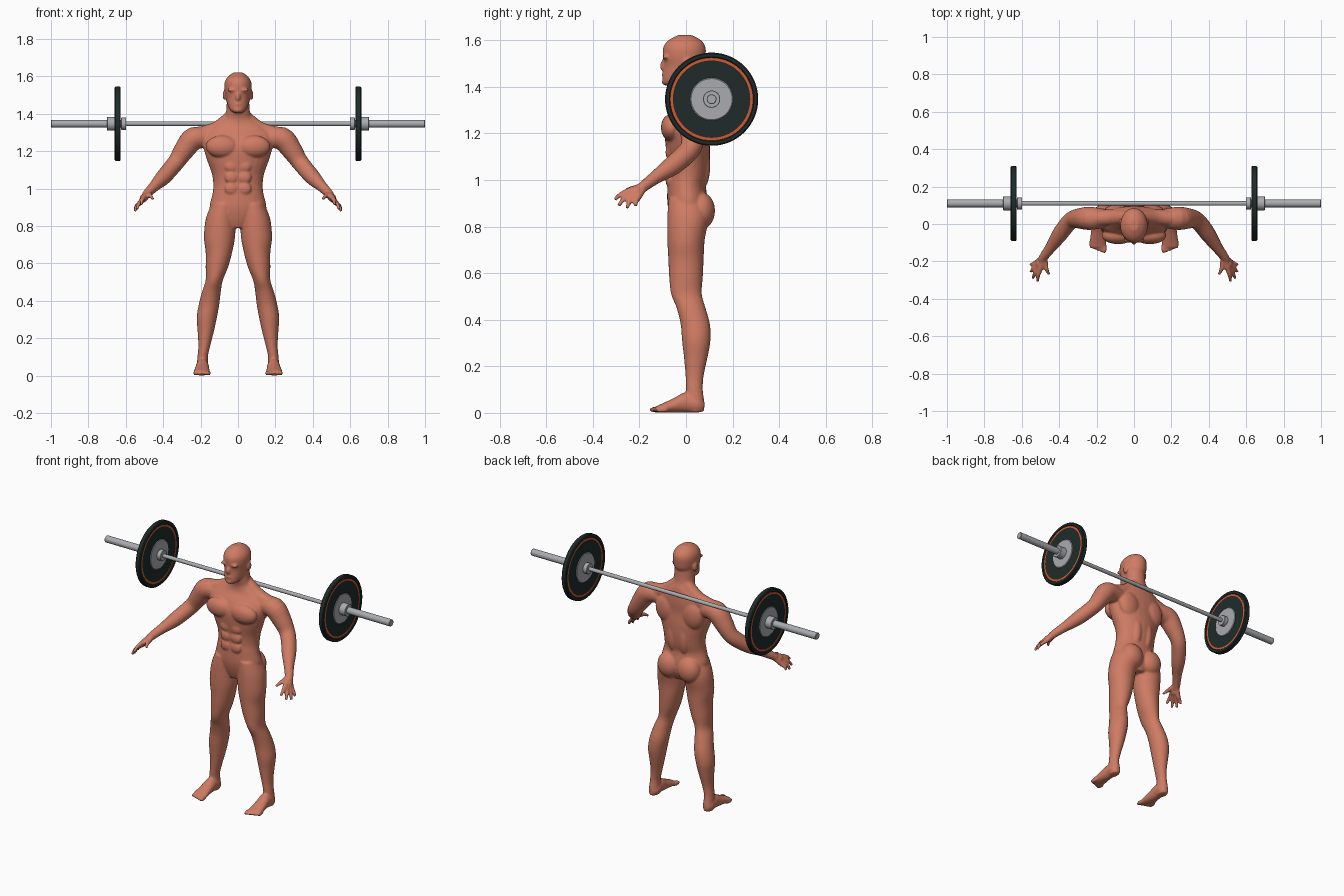
import bpy, bmesh, math
from mathutils import Vector, Matrix

cube = bpy.data.objects.get("Cube")
if cube:
    bpy.data.objects.remove(cube)

X, Y, Z = Vector((1, 0, 0)), Vector((0, 1, 0)), Vector((0, 0, 1))


def material(name, rgb):
    m = bpy.data.materials.new(name)
    m.use_nodes = True
    m.diffuse_color = (*rgb, 1)
    m.node_tree.nodes["Principled BSDF"].inputs["Base Color"].default_value = (*rgb, 1)
    return m


SKIN = material("skin", (0.62, 0.2, 0.125))
STEEL = material("steel", (0.4, 0.41, 0.43))
RUBBER = material("black rubber", (0.014, 0.024, 0.023))
ORANGE = material("orange stripe", (0.65, 0.1, 0.03))


def make_object(name, bm, *mats):
    bmesh.ops.recalc_face_normals(bm, faces=bm.faces)
    me = bpy.data.meshes.new(name)
    bm.to_mesh(me)
    bm.free()
    for m in mats:
        me.materials.append(m)
    ob = bpy.data.objects.new(name, me)
    bpy.context.collection.objects.link(ob)
    return ob


def select(ob):
    bpy.ops.object.select_all(action='DESELECT')
    bpy.context.view_layer.objects.active = ob
    ob.select_set(True)


def smooth(ob, angle=40):
    select(ob)
    bpy.ops.object.shade_smooth_by_angle(angle=math.radians(angle))


def apply_modifier(ob, kind, **settings):
    mod = ob.modifiers.new(kind.title(), kind)
    for key, value in settings.items():
        setattr(mod, key, value)
    select(ob)
    bpy.ops.object.modifier_apply(modifier=mod.name)


def spline(rows, steps=4):
    """Catmull-Rom interpolation of rows of numbers."""
    rows = [Vector(r) for r in rows]
    out = []
    for i in range(len(rows) - 1):
        a, b = rows[max(i - 1, 0)], rows[i]
        c, d = rows[i + 1], rows[min(i + 2, len(rows) - 1)]
        for k in range(steps):
            t = k / steps
            out.append((b * 2 + (c - a) * t + (a * 2 - b * 5 + c * 4 - d) * t * t
                        + (b * 3 - a - c * 3 + d) * t ** 3) / 2)
    return out + [rows[-1]]


def loft(bm, rings, n=28):
    """Skin a list of (centre, u, v) rings and cap both ends."""
    loops = []
    for c, u, v in rings:
        angles = [math.tau * k / n for k in range(n)]
        loops.append([bm.verts.new(c + u * math.cos(a) + v * math.sin(a)) for a in angles])
    for p, q in zip(loops, loops[1:]):
        for k in range(n):
            bm.faces.new((p[k], p[k - 1], q[k - 1], q[k]))
    bm.faces.new(loops[0])
    bm.faces.new(loops[-1])


def column(bm, rows, s=1):
    """Stacked level ellipses: z, centre x, centre y, radius x, radius y."""
    loft(bm, [(Vector((s * r[1], r[2], r[0])), X * r[3], Y * r[4]) for r in spline(rows)])


def limb(bm, rows, s=1, n=20):
    """Round tube along a path: x, y, z, radius."""
    rows = spline(rows)
    pts = [Vector((s * r[0], r[1], r[2])) for r in rows]
    rings = []
    for i, r in enumerate(rows):
        t = (pts[min(i + 1, len(pts) - 1)] - pts[max(i - 1, 0)]).normalized()
        u = t.cross(Z).normalized()
        rings.append((pts[i], u * r[3], t.cross(u) * r[3]))
    loft(bm, rings, n)


def blob(bm, centre, size, s=1):
    mat = Matrix.Translation((s * centre[0], *centre[1:])) @ Matrix.Diagonal((*size, 1))
    bmesh.ops.create_icosphere(bm, subdivisions=3, radius=1, matrix=mat)


# Torso and neck
bm = bmesh.new()
column(bm, [(.79, 0, .01, .05, .06), (.84, 0, .012, .125, .08), (.9, 0, .008, .152, .088),
            (.97, 0, .003, .137, .083), (1.02, 0, .01, .132, .086), (1.08, 0, .012, .14, .09),
            (1.15, 0, .007, .165, .095), (1.22, 0, .003, .185, .093), (1.28, 0, .015, .19, .082),
            (1.33, 0, .03, .15, .064), (1.37, 0, .03, .085, .058), (1.41, 0, .018, .064, .056),
            (1.48, 0, .012, .06, .056)])

# Head
column(bm, [(1.405, 0, -.065, .022, .025), (1.42, 0, -.055, .042, .046), (1.45, 0, -.03, .056, .07),
            (1.49, 0, -.01, .066, .086), (1.53, 0, -.008, .073, .092), (1.57, 0, -.007, .071, .091),
            (1.6, 0, -.005, .053, .07), (1.622, 0, -.005, .022, .03)])
blob(bm, (0, -.097, 1.49), (.013, .015, .024))
blob(bm, (0, -.09, 1.452), (.024, .014, .012))
blob(bm, (0, -.088, 1.42), (.024, .016, .014))

for s in (1, -1):
    # Ear and brow
    blob(bm, (.072, .008, 1.5), (.01, .02, .028), s)
    blob(bm, (.03, -.088, 1.528), (.03, .013, .01), s)
    # Chest, belly, back and seat muscles
    blob(bm, (.085, -.062, 1.225), (.088, .046, .06), s)
    for z in (1.0, 1.06, 1.12):
        blob(bm, (.035, -.072, z), (.036, .016, .032), s)
    blob(bm, (.09, .062, 1.22), (.075, .042, .09), s)
    blob(bm, (.04, .07, 1.06), (.035, .034, .1), s)
    blob(bm, (.07, .065, .868), (.074, .06, .08), s)
    limb(bm, [(.02, .035, 1.4, .035), (.11, .035, 1.318, .043), (.21, .03, 1.285, .045)], s)

    # Arm
    limb(bm, [(.15, .03, 1.27, .05), (.235, .03, 1.268, .062), (.285, .03, 1.21, .056),
              (.325, .025, 1.15, .047), (.355, 0, 1.112, .045), (.4, -.06, 1.06, .042),
              (.445, -.125, 1.015, .03), (.477, -.168, .983, .025), (.495, -.195, .962, .022)], s)

    # Hand: each finger runs from the wrist to its tip
    fingers = [((.503, -.245, .953), (.515, -.308, .915)), ((.513, -.238, .94), (.541, -.29, .889)),
               ((.52, -.224, .93), (.552, -.254, .878)), ((.522, -.205, .925), (.553, -.217, .887)),
               ((.472, -.215, .965), (.453, -.27, .945))]
    for knuckle, tip in fingers:
        k, t = Vector(knuckle), Vector(tip)
        mid = k.lerp(t, .5) + Vector((.004, -.003, .004))
        limb(bm, [(.482, -.175, .978, .016), (*k, .014), (*mid, .011), (*t, .008)], s, 12)
    blob(bm, (.503, -.212, .95), (.022, .03, .022), s)

    # Leg
    column(bm, [(.92, .08, 0, .06, .075), (.84, .092, .008, .08, .088), (.74, .099, 0, .083, .08),
                (.66, .102, 0, .071, .076), (.58, .113, 0, .06, .072), (.51, .127, .002, .046, .066),
                (.45, .142, .022, .05, .062), (.38, .155, .04, .055, .063), (.31, .167, .044, .054, .061),
                (.24, .172, .042, .044, .051), (.16, .18, .037, .032, .039), (.1, .189, .036, .028, .036),
                (.04, .19, .04, .031, .04), (.005, .19, .04, .026, .036)], s)

    # Foot and toes
    foot = [(.078, .19, .028, .016, .02), (.05, .19, .035, .034, .034), (0, .19, .045, .035, .044),
            (-.05, .192, .033, .039, .032), (-.1, .193, .021, .044, .02), (-.125, .193, .017, .04, .014)]
    loft(bm, [(Vector((s * r[1], r[0], r[2])), X * r[3], Z * r[4]) for r in spline(foot)])
    for i in range(5):
        blob(bm, (.158 + .018 * i, -.128 + .006 * i, .014), (.013 - .001 * i, .03, .013), s)

# Fuse the parts into one smooth skin
body = make_object("body", bm, SKIN)
apply_modifier(body, 'REMESH', mode='VOXEL', voxel_size=.006)
apply_modifier(body, 'SMOOTH', factor=.5, iterations=5)
smooth(body, 80)

# Shorts: a thin shell trimmed from the hips and thighs
bm = bmesh.new()
bm.from_mesh(body.data)
bmesh.ops.delete(bm, geom=[v for v in bm.verts if abs(v.co.x) > .3], context='VERTS')
for height, normal in ((.972, (0, -.12, 1)), (.718, (0, -.08, -1))):
    bmesh.ops.bisect_plane(bm, geom=bm.verts[:] + bm.edges[:] + bm.faces[:], dist=1e-5,
                           plane_co=(0, 0, height), plane_no=normal, clear_outer=True)
shorts = make_object("shorts", bm, SKIN)
apply_modifier(shorts, 'SOLIDIFY', thickness=.007, offset=1)
smooth(shorts, 50)

# Barbell
BAR_Y, BAR_Z = .11, 1.347


def lathe(name, profile, mats, rule=lambda r: 0, n=64):
    """Revolve (x, radius) points about the bar axis; rule picks the colour by radius."""
    bm = bmesh.new()
    rings = []
    for x, r in profile:
        rings.append([bm.verts.new((x, BAR_Y + r * math.cos(math.tau * k / n),
                                    BAR_Z + r * math.sin(math.tau * k / n))) for k in range(n)])
    for (p, a), (q, b) in zip(zip(rings, profile), zip(rings[1:], profile[1:])):
        for k in range(n):
            f = bm.faces.new((p[k], p[k - 1], q[k - 1], q[k]))
            f.material_index = rule((a[1] + b[1]) / 2)
    bm.faces.new(rings[0])
    bm.faces.new(rings[-1])
    smooth(make_object(name, bm, *mats), 30)


def rod(name, x0, x1, r, bevel=.002):
    d = math.copysign(bevel, x1 - x0)
    lathe(name, [(x0, r - bevel), (x0 + d, r), (x1 - d, r), (x1, r - bevel)], [STEEL], n=40)


def plate_colour(r):
    return 1 if r < .091 else 2 if .166 < r < .178 else 0


rod("bar", -.61, .61, .012)
# Plate half section: radius, half thickness
section = [(.02, .015), (.088, .015), (.092, .012), (.166, .012), (.178, .012), (.182, .016),
           (.195, .016), (.2, .011)]
for side, s in (("left", 1), ("right", -1)):
    rod(side + "_sleeve", s * .6, s, .021)
    rod(side + "_inner_collar", s * .598, s * .625, .033)
    rod(side + "_outer_collar", s * .655, s * .7, .037)
    profile = [(s * .643 - h, r) for r, h in section]
    profile += [(s * .643 + h, r) for r, h in reversed(section)]
    lathe(side + "_plate", profile, [RUBBER, STEEL, ORANGE], plate_colour)
